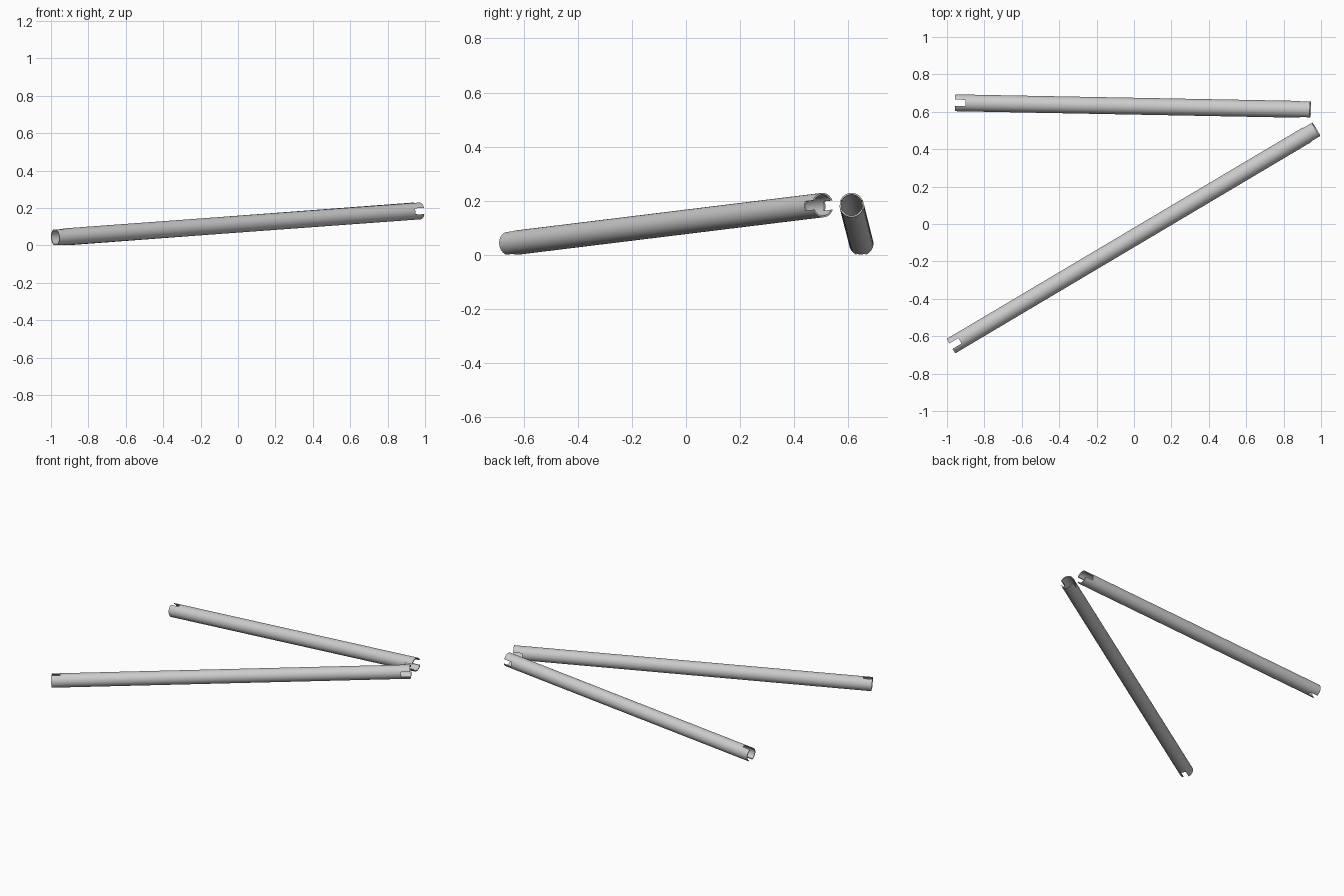
import bpy, bmesh, math
from mathutils import Vector, Matrix

if "Cube" in bpy.data.objects:
    bpy.data.objects.remove(bpy.data.objects["Cube"])

RADIUS, WALL = 0.045, 0.006
SLOT_DEPTH, SLOT_WIDTH = 0.057, 0.034
SIDES = 64


def tube_mesh(bm, length):
    # hollow pipe along local X, open at both ends
    rings = []
    for x, r in ((0, RADIUS), (length, RADIUS), (length, RADIUS - WALL), (0, RADIUS - WALL)):
        rings.append([bm.verts.new((x, r * math.cos(2 * math.pi * i / SIDES),
                                    r * math.sin(2 * math.pi * i / SIDES))) for i in range(SIDES)])
    for k in range(4):
        a, b = rings[k], rings[(k + 1) % 4]
        for i in range(SIDES):
            j = (i + 1) % SIDES
            bm.faces.new((a[i], a[j], b[j], b[i]))
    bmesh.ops.recalc_face_normals(bm, faces=bm.faces)


def make_object(name, bm):
    me = bpy.data.meshes.new(name)
    bm.to_mesh(me)
    bm.free()
    ob = bpy.data.objects.new(name, me)
    bpy.context.collection.objects.link(ob)
    return ob


def slot_cutter(x, size_y, size_z):
    bm = bmesh.new()
    m = Matrix.Translation((x, 0, 0)) @ Matrix.Diagonal((2 * SLOT_DEPTH, size_y, size_z, 1))
    bmesh.ops.create_cube(bm, size=1, matrix=m)
    ob = make_object("slot_cutter", bm)
    ob.hide_render = True
    return ob


def slotted_tube(name, start, end):
    start, end = Vector(start), Vector(end)
    axis = end - start
    bm = bmesh.new()
    tube_mesh(bm, axis.length)
    ob = make_object(name, bm)
    # upright slot at the low end, sideways slot at the high end
    cutters = [slot_cutter(0, SLOT_WIDTH, 0.2), slot_cutter(axis.length, 0.2, SLOT_WIDTH)]
    bpy.context.view_layer.objects.active = ob
    for c in cutters:
        mod = ob.modifiers.new("slot", 'BOOLEAN')
        mod.operation = 'DIFFERENCE'
        mod.solver = 'EXACT'
        mod.object = c
        bpy.ops.object.modifier_apply(modifier=mod.name)
        bpy.data.objects.remove(c)
    # lay the tube along its slope
    ob.matrix_world = Matrix.Translation(start) @ axis.to_track_quat('X', 'Z').to_matrix().to_4x4()
    bpy.ops.object.select_all(action='DESELECT')
    ob.select_set(True)
    bpy.ops.object.shade_smooth_by_angle(angle=math.radians(30))


slotted_tube("diagonal_tube", (-0.977, -0.652, 0.042), (0.974, 0.506, 0.184))
slotted_tube("rear_tube", (-0.955, 0.648, 0.042), (0.943, 0.612, 0.184))
